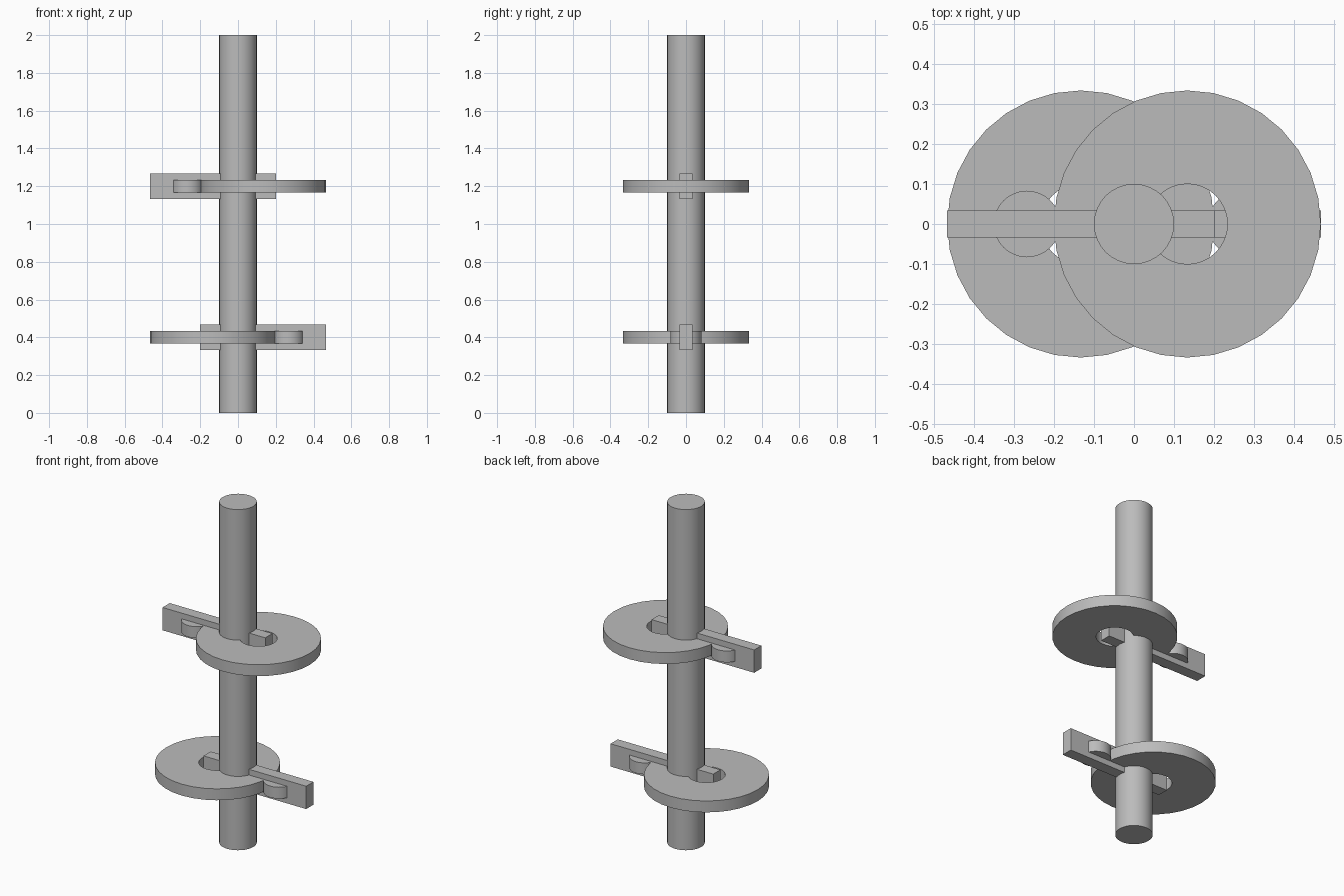
import bpy
import bmesh
import math
from mathutils import Matrix, Vector

cube = bpy.data.objects.get("Cube")
if cube:
    bpy.data.objects.remove(cube, do_unlink=True)

SEGMENTS = 32
THICK = 0.067

grey = bpy.data.materials.new("plain grey")
grey.use_nodes = True
COLOUR = (0.5, 0.5, 0.5, 1)
grey.diffuse_color = COLOUR
grey.node_tree.nodes["Principled BSDF"].inputs["Base Color"].default_value = COLOUR


def finish(name, bm, location, smooth=True):
    """Turn a bmesh into a named, coloured object."""
    bmesh.ops.recalc_face_normals(bm, faces=bm.faces)
    mesh = bpy.data.meshes.new(name)
    bm.to_mesh(mesh)
    bm.free()
    mesh.materials.append(grey)
    obj = bpy.data.objects.new(name, mesh)
    obj.location = location
    bpy.context.collection.objects.link(obj)
    if smooth:
        bpy.ops.object.select_all(action="DESELECT")
        obj.select_set(True)
        bpy.context.view_layer.objects.active = obj
        bpy.ops.object.shade_smooth_by_angle(angle=math.radians(30))
    return obj


def cylinder(name, radius, height, location):
    bm = bmesh.new()
    bmesh.ops.create_cone(bm, cap_ends=True, segments=SEGMENTS,
                          radius1=radius, radius2=radius, depth=height)
    return finish(name, bm, location)


def ring(name, outer, inner, height, location):
    """Spin a rectangular section into a flat ring."""
    bm = bmesh.new()
    h = height / 2
    section = [bm.verts.new(p) for p in
               ((inner, 0, -h), (outer, 0, -h), (outer, 0, h), (inner, 0, h))]
    edges = [bm.edges.new((section[i], section[i - 1])) for i in range(4)]
    bmesh.ops.spin(bm, geom=section + edges, cent=(0, 0, 0), axis=(0, 0, 1),
                   angle=math.tau, steps=SEGMENTS)
    bmesh.ops.remove_doubles(bm, verts=bm.verts, dist=1e-5)
    return finish(name, bm, location)


def box(name, size, location):
    bm = bmesh.new()
    bmesh.ops.create_cube(bm, size=1, matrix=Matrix.Diagonal(Vector(size).to_4d()))
    return finish(name, bm, location, smooth=False)


# Central upright
cylinder("shaft", 0.1, 2, (0, 0, 1))

# Two opposed sets of offset ring, crossbar and round boss
for level, z, side in (("lower", 0.4, -1), ("upper", 1.2, 1)):
    ring(f"{level}_ring", 0.333, 0.1, THICK, (side * 0.133, 0, z))
    box(f"{level}_crossbar", (0.667, THICK, 2 * THICK), (side * -0.133, 0, z))
    cylinder(f"{level}_boss", 0.083, THICK, (side * -0.267, 0, z))
